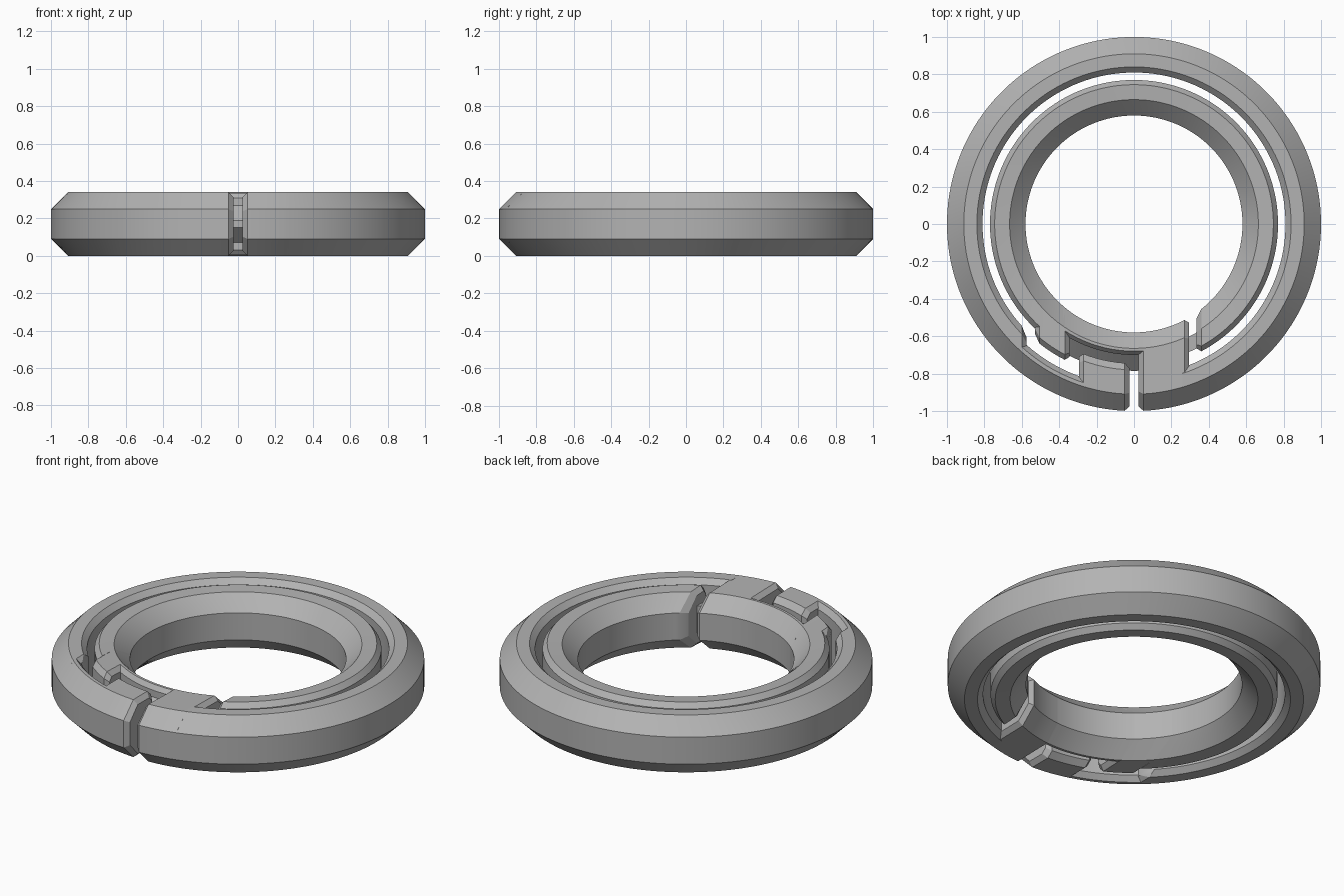
import bpy, bmesh, math

cube = bpy.data.objects.get("Cube")
if cube:
    bpy.data.objects.remove(cube, do_unlink=True)

H = 0.34          # ring height
BEVEL = 0.025     # chamfer on exposed ends
FULL = 2 * math.pi

grey = bpy.data.materials.new("plain_grey")
grey.use_nodes = True
colour = (0.45, 0.45, 0.45, 1)
grey.diffuse_color = colour
grey.node_tree.nodes["Principled BSDF"].inputs["Base Color"].default_value = colour


def section(inner, outer):
    """Closed (r, z) section from the lower halves of its inner and outer walls,
    each listed from mid height down; the upper halves are mirrored."""
    flip = lambda pts: [(r, H - z) for r, z in pts]
    return inner + outer[::-1] + flip(outer) + flip(inner)[::-1]


def shrink(profile):
    """Section drawn in by the bevel width for a chamfered end."""
    rs = [r for r, z in profile]
    mid, half = (max(rs) + min(rs)) / 2, (max(rs) - min(rs)) / 2
    kr, kz = 1 - BEVEL / half, 1 - BEVEL / (H / 2)
    return [(mid + (r - mid) * kr, H / 2 + (z - H / 2) * kz) for r, z in profile]


def sweep(name, profile, x0, x1, turn=0, bevel0=False, bevel1=False):
    """Sweep a section round the z axis between two flat ends at x0 and x1."""
    def ring(prof, xa, xb, ta, tb, t):
        out = []
        for r, z in prof:
            a = math.asin(xa / r) + ta
            b = math.asin(xb / r) + tb
            ang = a + (b - a) * t
            out.append((r * math.sin(ang), -r * math.cos(ang), z))
        return out

    span = turn + math.asin(x1) - math.asin(x0)
    n = max(3, math.ceil(span / math.radians(2.5)))
    rings = [ring(profile, x0, x1, 0, turn, i / n) for i in range(n + 1)]
    small = shrink(profile)
    if bevel0:
        rings.insert(0, ring(small, x0 - BEVEL, x1, 0, turn, 0))
    if bevel1:
        rings.append(ring(small, x0, x1 + BEVEL, 0, turn, 1))

    bm = bmesh.new()
    loops = [[bm.verts.new(p) for p in pts] for pts in rings]
    m = len(profile)
    for a, b in zip(loops, loops[1:]):
        for j in range(m):
            k = (j + 1) % m
            bm.faces.new((a[j], a[k], b[k], b[j]))
    bm.faces.new(loops[0])
    bm.faces.new(loops[-1])
    bmesh.ops.recalc_face_normals(bm, faces=bm.faces)
    mesh = bpy.data.meshes.new(name)
    bm.to_mesh(mesh)
    bm.free()
    mesh.materials.append(grey)
    obj = bpy.data.objects.new(name, mesh)
    bpy.context.collection.objects.link(obj)
    bpy.ops.object.select_all(action='DESELECT')
    obj.select_set(True)
    bpy.context.view_layer.objects.active = obj
    bpy.ops.object.shade_smooth_by_angle(angle=math.radians(25))


# Wall shapes shared by the parts
rim = [(1.0, 0.09), (0.91, 0)]
bore = [(0.58, 0.09), (0.665, 0.005)]
tongue = [(0.785, 0.15), (0.70, 0.07), (0.70, 0.03), (0.68, 0.005)]
groove = [(0.83, 0.15), (0.745, 0.07), (0.745, 0.03), (0.78, 0)]


def slot_wall(r, step):
    return [(r, 0.03), (r + step, 0)]


# Outer band: main arc, thinned arc and clasp tab
sweep("outer_ring", section(slot_wall(0.81, 0.03), rim), 0.26, -0.60, FULL, bevel1=True)
sweep("outer_thin_arc", section(slot_wall(0.865, 0.025), rim), -0.605, -0.27)
sweep("clasp_tab", section(groove, rim), -0.27, -0.05, bevel0=True, bevel1=True)

# Bridge joining the outer and inner bands
sweep("bridge", section(bore, rim), 0.05, 0.27, bevel0=True, bevel1=True)

# Inner band: main arc, catch, and neck with its tongue
sweep("inner_ring", section(bore, slot_wall(0.77, -0.025)), 0.36, -0.505, FULL, bevel0=True)
sweep("catch", section(bore, slot_wall(0.815, -0.025)), -0.505, -0.37,
      bevel0=True, bevel1=True)
sweep("tongue_neck", section(bore, tongue), -0.38, 0.05)

# Thin web across the inner gap
sweep("gap_web", section([(0.67, 0.09)], [(0.745, 0.09)]), 0.28, 0.37)
